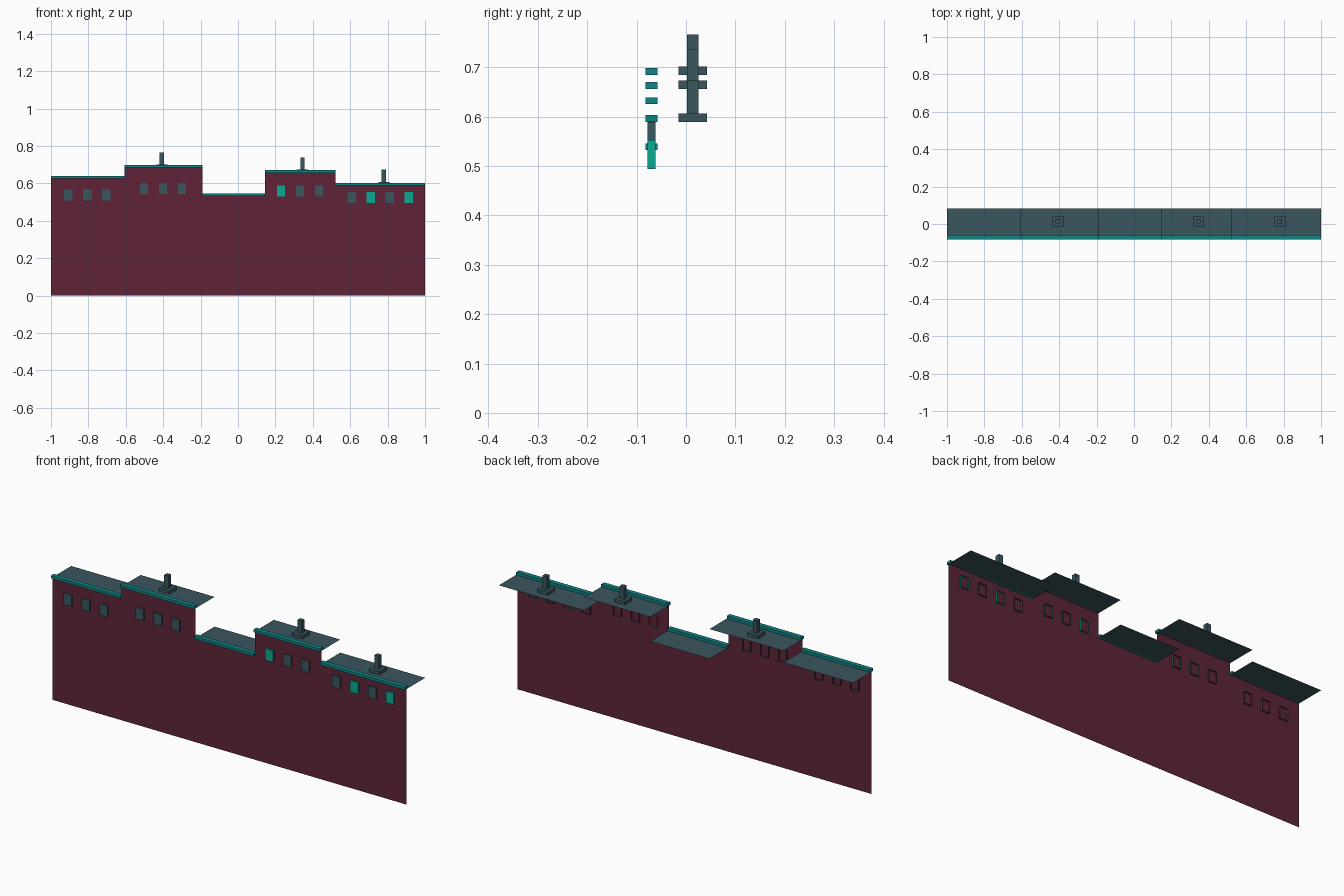
import bpy, bmesh

if "Cube" in bpy.data.objects:
    bpy.data.objects.remove(bpy.data.objects["Cube"], do_unlink=True)


def material(name, rgb):
    """Make a flat material from 0-255 display values."""
    lin = [((c / 255 + 0.055) / 1.055) ** 2.4 for c in rgb]
    m = bpy.data.materials.new(name)
    m.use_nodes = True
    m.diffuse_color = (*lin, 1)
    m.node_tree.nodes["Principled BSDF"].inputs["Base Color"].default_value = (*lin, 1)
    return m


BRICK = material("maroon brick", (94, 36, 56))
SLATE = material("dark slate", (58, 86, 94))
TEAL = material("teal trim", (17, 132, 132))
LIT = material("lit window", (12, 168, 146))


def finish(name, bm, mat):
    mesh = bpy.data.meshes.new(name)
    bm.to_mesh(mesh)
    bm.free()
    mesh.materials.append(mat)
    obj = bpy.data.objects.new(name, mesh)
    bpy.context.collection.objects.link(obj)
    return obj


def sheet(name, points, mat):
    bm = bmesh.new()
    bm.faces.new([bm.verts.new(p) for p in points])
    return finish(name, bm, mat)


def box(name, lo, hi, mat, open_back=False):
    bm = bmesh.new()
    bmesh.ops.create_cube(bm, size=1)
    for v in bm.verts:
        v.co = [hi[i] if v.co[i] > 0 else lo[i] for i in range(3)]
    if open_back:
        bm.normal_update()
        back = [f for f in bm.faces if f.normal.y > 0.9]
        bmesh.ops.delete(bm, geom=back, context="FACES")
    return finish(name, bm, mat)


WALL_Y, BACK_Y = -0.07, 0.082
CORNICE_H = 0.014
WIN_W, WIN_H, WIN_STEP = 0.044, 0.059, 0.1015
CHIMNEY_Y = 0.014

# Each house: left x, right x, roof z, first window x, window base z,
# window pattern (d = dark, l = lit), chimney x, chimney top z
HOUSES = [
    (-1.0, -0.608, 0.625, -0.908, 0.508, "ddd", None, 0),
    (-0.608, -0.19, 0.684, -0.502, 0.544, "ddd", -0.407, 0.766),
    (-0.19, 0.145, 0.532, 0, 0, "", None, 0),
    (0.145, 0.52, 0.656, 0.23, 0.529, "ldd", 0.345, 0.737),
    (0.52, 1.0, 0.589, 0.608, 0.494, "dldl", 0.78, 0.674),
]

for n, (x0, x1, z, wx, wz, pattern, cx, ctop) in enumerate(HOUSES, 1):
    # Facade and flat roof are single sheets
    sheet(f"facade_{n}", [(x0, WALL_Y, 0), (x1, WALL_Y, 0),
                          (x1, WALL_Y, z), (x0, WALL_Y, z)], BRICK)
    sheet(f"roof_{n}", [(x0, WALL_Y, z), (x1, WALL_Y, z),
                        (x1, BACK_Y, z), (x0, BACK_Y, z)], SLATE)
    # Cornice along the top of the facade
    box(f"cornice_{n}", (x0, WALL_Y - 0.012, z), (x1, WALL_Y + 0.012, z + CORNICE_H), TEAL)
    # Windows poke through the facade and are open behind
    for i, kind in enumerate(pattern):
        x = wx + i * WIN_STEP
        box(f"window_{n}_{i + 1}", (x - WIN_W / 2, WALL_Y - 0.008, wz),
            (x + WIN_W / 2, WALL_Y + 0.008, wz + WIN_H),
            LIT if kind == "l" else SLATE, open_back=True)
    # Chimney: square plinth and narrow stack
    if cx is not None:
        for part, r, low, high in (("base", 0.029, z, z + 0.017),
                                   ("stack", 0.0115, z + 0.017, ctop)):
            box(f"chimney_{part}_{n}", (cx - r, CHIMNEY_Y - r, low),
                (cx + r, CHIMNEY_Y + r, high), SLATE)
